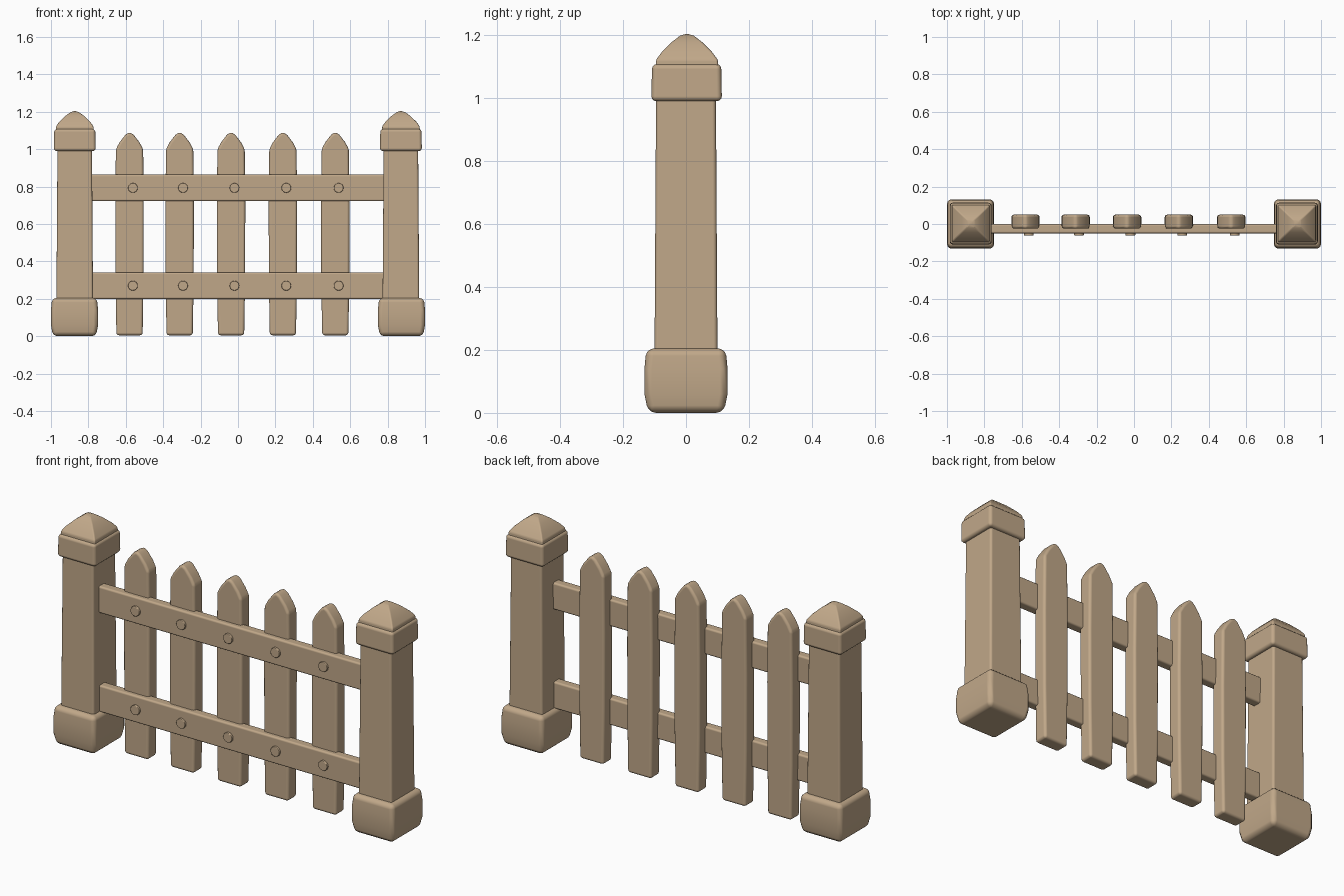
import bpy, bmesh, math
from mathutils import Matrix

if "Cube" in bpy.data.objects:
    bpy.data.objects.remove(bpy.data.objects["Cube"])

wood = bpy.data.materials.new("tan wood")
wood.use_nodes = True
TAN = (0.53, 0.39, 0.25, 1)
wood.diffuse_color = TAN
wood.node_tree.nodes["Principled BSDF"].inputs["Base Color"].default_value = TAN


def finish(name, bm, bevel=0.0, segments=3):
    """Turn a bmesh into a smooth-shaded wooden part with rounded edges."""
    bmesh.ops.recalc_face_normals(bm, faces=bm.faces)
    mesh = bpy.data.meshes.new(name)
    bm.to_mesh(mesh)
    bm.free()
    mesh.materials.append(wood)
    obj = bpy.data.objects.new(name, mesh)
    bpy.context.collection.objects.link(obj)
    if bevel:
        mod = obj.modifiers.new("rounding", 'BEVEL')
        mod.width, mod.segments = bevel, segments
        mod.limit_method = 'ANGLE'
        mod.angle_limit = math.radians(25)
        mod.harden_normals = True
    for p in mesh.polygons:
        p.use_smooth = True
    return obj


def loft(name, x, y, rings, bevel):
    """Stack rectangles (half width, half depth, height) into a closed solid."""
    bm = bmesh.new()
    loops = [[bm.verts.new((x + sx * hx, y + sy * hy, z))
              for sx, sy in ((-1, -1), (1, -1), (1, 1), (-1, 1))]
             for hx, hy, z in rings]
    for a, b in zip(loops, loops[1:]):
        for i in range(4):
            j = (i + 1) % 4
            bm.faces.new((a[i], a[j], b[j], b[i]))
    bm.faces.new(loops[0])
    bm.faces.new(loops[-1])
    return finish(name, bm, bevel)


def picket(name, x):
    """Pointed board: half outline mirrored, then extruded front to back."""
    half = [(0.07, 0.005), (0.075, 0.3), (0.076, 0.7), (0.073, 1.0),
            (0.053, 1.037), (0.022, 1.077)]
    outline = half + [(0, 1.092)] + [(-px, pz) for px, pz in reversed(half)]
    bm = bmesh.new()
    face = bm.faces.new([bm.verts.new((x + px, -0.025, pz)) for px, pz in outline])
    new = bmesh.ops.extrude_face_region(bm, geom=[face])["geom"]
    bmesh.ops.translate(bm, vec=(0, 0.075, 0),
                        verts=[v for v in new if isinstance(v, bmesh.types.BMVert)])
    finish(name, bm, 0.014)


def bolt(name, x, z):
    bm = bmesh.new()
    turn = Matrix.Translation((x, -0.05, z)) @ Matrix.Rotation(math.pi / 2, 4, 'X')
    bmesh.ops.create_cone(bm, cap_ends=True, segments=16, radius1=0.026,
                          radius2=0.026, depth=0.025, matrix=turn)
    finish(name, bm, 0.004, 2)


# Posts: foot, shaft, collar and curved pyramid cap
for side, x in (("right", -0.873), ("left", 0.871)):
    foot_x = math.copysign(0.874, x)
    loft(side + "_post_foot", foot_x, 0,
         [(0.115, 0.12, 0), (0.126, 0.132, 0.06), (0.126, 0.132, 0.14),
          (0.12, 0.126, 0.205)], 0.024)
    loft(side + "_post_shaft", x, 0,
         [(0.098, 0.1, 0.18), (0.092, 0.095, 1.02)], 0.012)
    loft(side + "_post_collar", x, 0.002,
         [(0.112, 0.112, 0.99), (0.11, 0.11, 1.108)], 0.016)
    loft(side + "_post_cap", x, 0.003,
         [(0.102, 0.1, 1.09), (0.1, 0.098, 1.122), (0.083, 0.08, 1.146),
          (0.05, 0.048, 1.178), (0.022, 0.022, 1.198), (0.006, 0.006, 1.203)], 0.006)

# Rails
for label, z in (("lower", 0.27), ("upper", 0.793)):
    loft(label + "_rail", -0.002, -0.025,
         [(0.79, 0.025, z - 0.071), (0.79, 0.025, z + 0.071)], 0.01)

# Pickets, each fixed with two bolts
for i, x in enumerate((-0.58, -0.312, -0.037, 0.24, 0.52)):
    picket(f"picket_{i + 1}", x)
    for label, z in (("lower", 0.27), ("upper", 0.793)):
        bolt(f"{label}_bolt_{i + 1}", x + 0.018, z)
